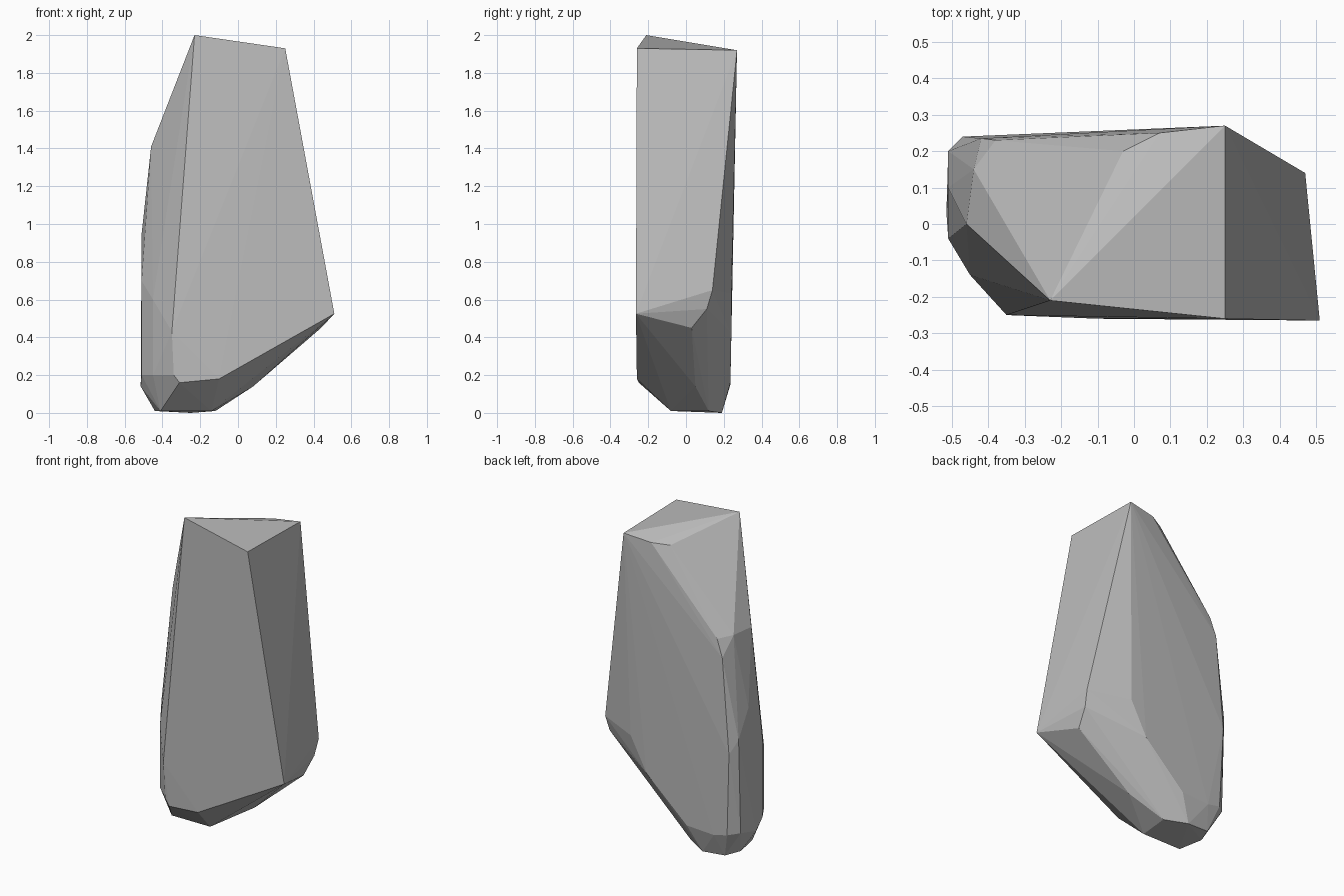
import bpy
import bmesh
import math

default_cube = bpy.data.objects.get("Cube")
if default_cube:
    bpy.data.objects.remove(default_cube, do_unlink=True)


def make_material(name, color):
    material = bpy.data.materials.new(name)
    material.use_nodes = True
    material.diffuse_color = color
    shader = material.node_tree.nodes["Principled BSDF"]
    shader.inputs["Base Color"].default_value = color
    shader.inputs["Roughness"].default_value = 0.9
    return material


def hull_object(name, corner_groups, material, unit=0.01):
    """Wrap a tight faceted skin around groups of corner points."""
    bm = bmesh.new()
    for corners in corner_groups.values():
        for corner in corners:
            bm.verts.new([value * unit for value in corner])
    result = bmesh.ops.convex_hull(bm, input=bm.verts[:])
    loose = set(result["geom_interior"]) | set(result["geom_unused"])
    loose = [item for item in loose if isinstance(item, bmesh.types.BMVert)]
    bmesh.ops.delete(bm, geom=loose, context="VERTS")
    # Merge nearly flat neighbours into clean facets
    bmesh.ops.dissolve_limit(bm, angle_limit=math.radians(0.5),
                             verts=bm.verts[:], edges=bm.edges[:])
    bmesh.ops.recalc_face_normals(bm, faces=bm.faces[:])
    for face in bm.faces:
        face.smooth = False
    mesh = bpy.data.meshes.new(name)
    bm.to_mesh(mesh)
    bm.free()
    mesh.materials.append(material)
    rock = bpy.data.objects.new(name, mesh)
    bpy.context.collection.objects.link(rock)
    return rock


# Corners of the stone in hundredths of a unit, grouped by region
stone_corners = {
    "crown": [(-23, -21, 200), (25, -26, 193), (25, 27, 192),
              (-3, 20, 189), (7, 25, 190)],
    "right_shoulder": [(51, -26.5, 52.5), (47, 14, 65), (46, 11, 55),
                       (44, 3, 45)],
    "left_shoulder": [(-46, 0, 141), (-44, 15, 141), (-38, 23, 140),
                      (-42, 23.5, 129)],
    "left_side": [(-51, 10, 95), (-51, 20, 78), (-51, -4, 70),
                  (-47, 24, 69), (-51, -4, 20), (-51.5, 3, 14),
                  (-51, 18, 18), (-45, -14, 60), (-45, -14, 20)],
    "front_foot": [(-35, -25, 43), (-34, -24.5, 20), (-31, -25, 16),
                   (-10, -26, 18)],
    "back_foot": [(22, 24, 63), (11, 24, 42), (-17, 23.5, 16),
                  (-36, 23.5, 15), (-45, 23, 17)],
    "underside": [(-41, -8, 1), (-14, -8, 1), (-12, 12, 1), (-25, 19, 0),
                  (-40, 18, 1), (-44, 8, 1), (8, 5, 14)],
}

# Single faceted stone
stone_grey = make_material("stone grey", (0.5, 0.5, 0.5, 1))
hull_object("standing_stone", stone_corners, stone_grey)
